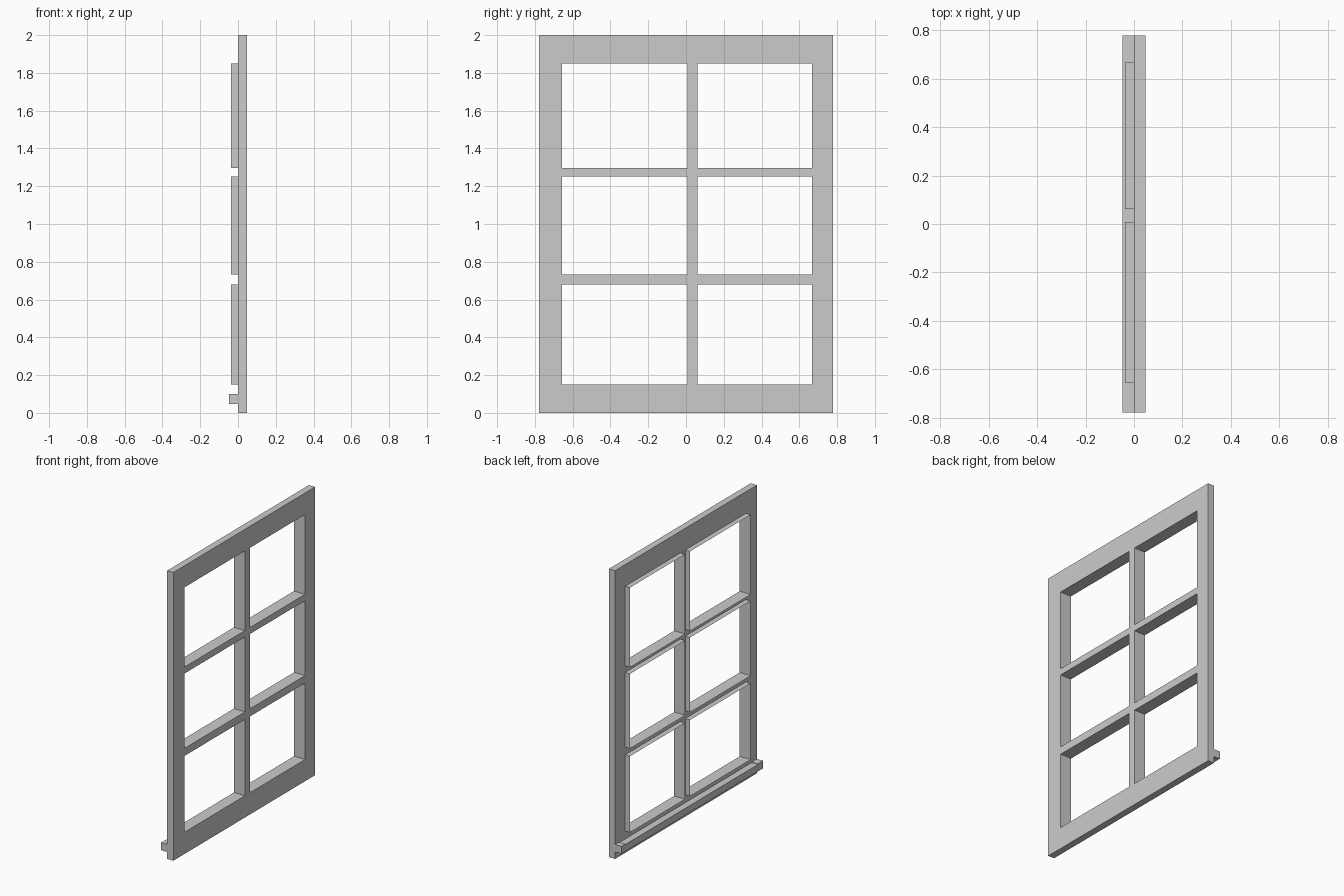
import bpy, bmesh

if "Cube" in bpy.data.objects:
    bpy.data.objects.remove(bpy.data.objects["Cube"])

X_BACK, X_FACE, X_RIM, X_SILL = 0.0, 0.0475, -0.037, -0.0475
HALF_W = 0.777
YS = [-HALF_W, -0.657, 0.008, 0.062, 0.667, HALF_W]
ZS = [0.0, 0.151, 0.68, 0.733, 1.252, 1.297, 1.85, 2.0]


def finish(bm, name):
    mesh = bpy.data.meshes.new(name)
    bm.to_mesh(mesh)
    bm.free()
    obj = bpy.data.objects.new(name, mesh)
    bpy.context.collection.objects.link(obj)
    return obj


def box(name, lo, hi):
    bm = bmesh.new()
    bmesh.ops.create_cube(bm, size=1)
    for v in bm.verts:
        v.co = [(a + b) / 2 + c * (b - a) for a, b, c in zip(lo, hi, v.co)]
    return finish(bm, name)


# Window frame: grid of cells with the pane openings left out, extruded
bm = bmesh.new()
grid = [[bm.verts.new((X_BACK, y, z)) for z in ZS] for y in YS]
for i in range(len(YS) - 1):
    for j in range(len(ZS) - 1):
        if not (i % 2 and j % 2):
            bm.faces.new((grid[i][j], grid[i][j + 1], grid[i + 1][j + 1], grid[i + 1][j]))
ext = bmesh.ops.extrude_face_region(bm, geom=bm.faces[:], use_keep_orig=True)
for v in [g for g in ext["geom"] if isinstance(g, bmesh.types.BMVert)]:
    v.co.x = X_FACE
bmesh.ops.recalc_face_normals(bm, faces=bm.faces[:])
bmesh.ops.dissolve_limit(bm, angle_limit=0.01, verts=bm.verts[:], edges=bm.edges[:])
finish(bm, "window_frame")

# Thin pane reveals carrying each opening through to the rear
for i in (1, 3):
    for j in (1, 3, 5):
        bm = bmesh.new()
        corners = [(YS[i], ZS[j]), (YS[i + 1], ZS[j]), (YS[i + 1], ZS[j + 1]), (YS[i], ZS[j + 1])]
        near = [bm.verts.new((X_BACK, y, z)) for y, z in corners]
        far = [bm.verts.new((X_RIM, y, z)) for y, z in corners]
        for k in range(4):
            n = (k + 1) % 4
            bm.faces.new((near[k], far[k], far[n], near[n]))
        finish(bm, f"pane_reveal_{i}_{j}")

# Sill on the rear, with slightly taller end blocks
box("sill", (X_SILL, -0.72, 0.048), (X_BACK, 0.735, 0.096))
box("sill_end_left", (X_SILL, 0.735, 0.048), (X_BACK, HALF_W, 0.1))
box("sill_end_right", (X_SILL, -HALF_W, 0.048), (X_BACK, -0.72, 0.1))
